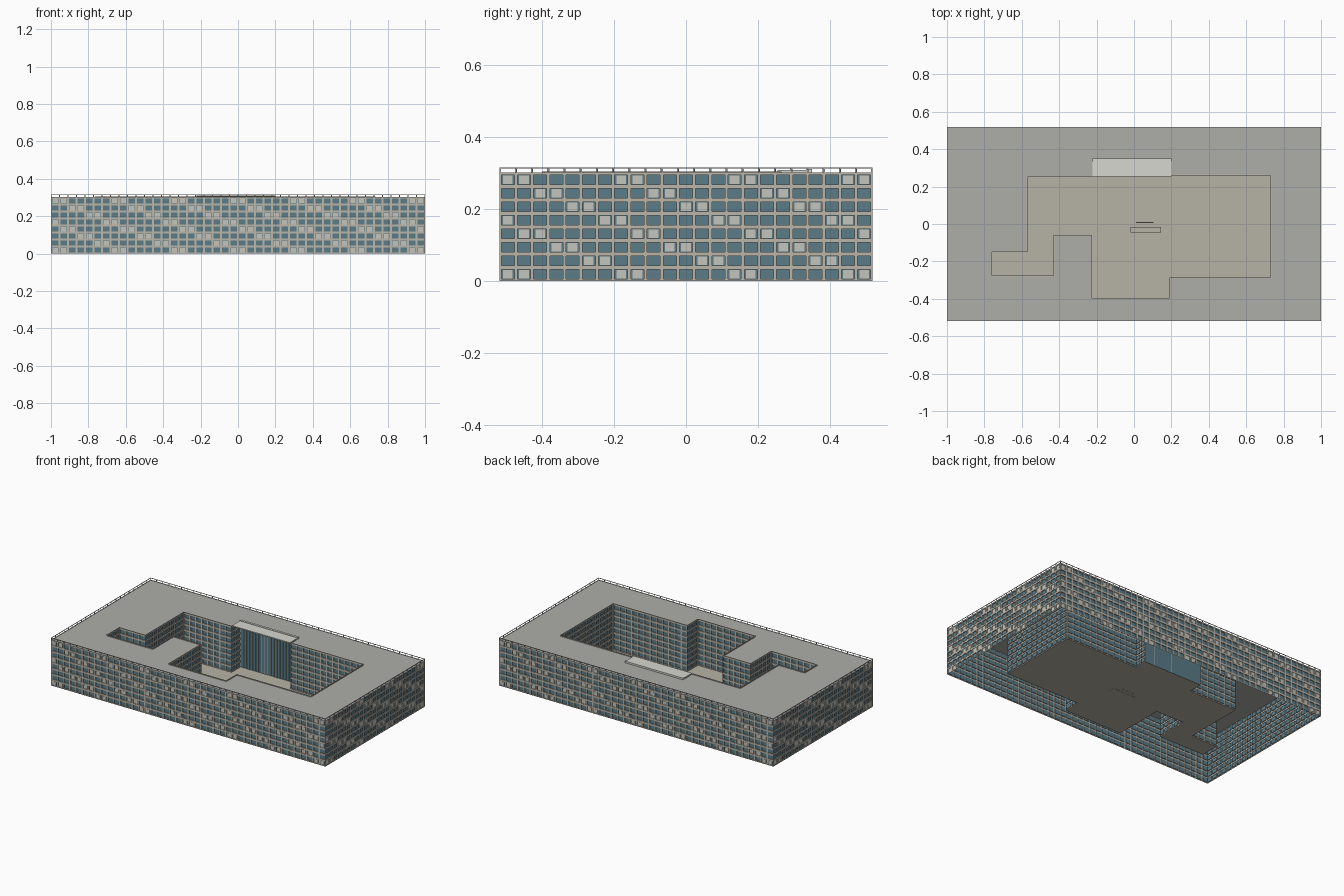
import bpy, bmesh
from mathutils import Vector

if "Cube" in bpy.data.objects:
    bpy.data.objects.remove(bpy.data.objects["Cube"])

H, FLOORS, BAY = 0.30, 8, 0.045
ROW = H / FLOORS
X, Y = 1.0, 0.518
COURT = [(-.57, .25), (-.222, .25), (-.222, .345), (.2, .345), (.2, .26), (.73, .26),
         (.73, -.285), (.19, -.285), (.19, -.395), (-.225, -.395), (-.225, -.06),
         (-.43, -.06), (-.43, -.275), (-.76, -.275), (-.76, -.15), (-.57, -.15)]
OUTER = [(-X, -Y), (X, -Y), (X, Y), (-X, Y)]


def material(name, rgb):
    m = bpy.data.materials.new(name)
    m.diffuse_color = (*rgb, 1)
    m.use_nodes = True
    m.node_tree.nodes["Principled BSDF"].inputs["Base Color"].default_value = m.diffuse_color
    return m


STONE = material("stone", (.50, .47, .40))
GLASS = material("glass", (.105, .20, .245))
PALE = material("pale_panel", (.56, .56, .52))
ROOF = material("roof_grey", (.42, .43, .40))
PAVING = material("paving", (.47, .45, .38))
WHITE = material("light_slab", (.68, .68, .63))
METAL = material("rail_metal", (.55, .55, .53))


def finish(bm, name, mats):
    me = bpy.data.meshes.new(name)
    bm.to_mesh(me)
    bm.free()
    for m in mats:
        me.materials.append(m)
    ob = bpy.data.objects.new(name, me)
    bpy.context.collection.objects.link(ob)
    return ob


def box(bm, lo, hi):
    vs = bmesh.ops.create_cube(bm, size=1)["verts"]
    for v in vs:
        v.co = Vector([(lo[i] + hi[i]) / 2 + v.co[i] * (hi[i] - lo[i]) for i in range(3)])


def box_object(name, lo, hi, mat):
    bm = bmesh.new()
    box(bm, lo, hi)
    return finish(bm, name, [mat])


def wall_frame(p, q):
    """Maps (along, up, outwards) to a point on the wall from p to q."""
    a, b = Vector((*p, 0)), Vector((*q, 0))
    d = (b - a).normalized()
    n = Vector((d.y, -d.x, 0))
    return (lambda u, z, o=0: a + d * u + n * o + Vector((0, 0, z))), (b - a).length


def ring(bm, a, b, mat=0):
    for i in range(4):
        j = (i + 1) % 4
        bm.faces.new((a[i], a[j], b[j], b[i])).material_index = mat


def facade(bm, p, q, panels):
    at, length = wall_frame(p, q)
    n = max(1, round(length / BAY))
    w = length / n

    def rect(u0, u1, z0, z1, o):
        return [bm.verts.new(at(u, z, o)) for u, z in
                ((u0, z0), (u1, z0), (u1, z1), (u0, z1))]

    for r in range(FLOORS):
        for c in range(n):
            u, z = c * w, r * ROW
            edge = rect(u, u + w, z, z + ROW, 0)
            front = rect(u + .0045, u + w - .0045, z + .006, z + .032, 0)
            back = rect(u + .0045, u + w - .0045, z + .006, z + .032, -.005)
            ring(bm, edge, front)
            ring(bm, front, back)
            # staggered diagonal pattern of pale panels
            if panels and (c - 2 * (FLOORS - 1 - r)) % 7 < 2:
                bm.faces.new(back).material_index = 1
                p0 = rect(u + .009, u + w - .009, z + .007, z + .031, -.005)
                p1 = rect(u + .009, u + w - .009, z + .007, z + .031, -.001)
                ring(bm, p0, p1, 2)
                bm.faces.new(p1).material_index = 2
            else:
                bm.faces.new(back).material_index = 1


# outer facades
for i, name in enumerate(("front", "right", "back", "left")):
    bm = bmesh.new()
    facade(bm, OUTER[i], OUTER[(i + 1) % 4], True)
    finish(bm, name + "_facade", [STONE, GLASS, PALE])

# courtyard facades, leaving the recess back for a curtain wall
bm = bmesh.new()
for i, p in enumerate(COURT):
    if i != 2:
        facade(bm, p, COURT[(i + 1) % len(COURT)], False)
finish(bm, "courtyard_facades", [STONE, GLASS])

# glazed curtain wall with mullions
bm = bmesh.new()
bm.faces.new([bm.verts.new(v) for v in ((-.222, .345, 0), (.2, .345, 0), (.2, .345, H), (-.222, .345, H))]).normal_flip()
bm.normal_update()
for f in bm.faces:
    if f.normal.y > 0:
        f.normal_flip()
finish(bm, "curtain_glass", [GLASS])
bm = bmesh.new()
for i in range(1, 19):
    x = -.222 + .422 * i / 19
    box(bm, (x - .001, .341, 0), (x + .001, .345, H))
finish(bm, "curtain_mullions", [STONE])


def sheet(name, loops, z, mat):
    bm = bmesh.new()
    for loop in loops:
        vs = [bm.verts.new((x, y, z)) for x, y in loop]
        for i in range(len(vs)):
            bm.edges.new((vs[i - 1], vs[i]))
    bmesh.ops.triangle_fill(bm, use_beauty=True, edges=bm.edges[:])
    bm.normal_update()
    for f in bm.faces:
        if f.normal.z < 0:
            f.normal_flip()
    return finish(bm, name, [mat])


# roof with courtyard opening, and courtyard floor
sheet("roof", [OUTER, COURT], H, ROOF)
sheet("courtyard_floor", [COURT], .001, PAVING)

# low kerb around the courtyard opening
bm = bmesh.new()
for i, p in enumerate(COURT):
    if i in (1, 2, 3):
        continue
    q = COURT[(i + 1) % len(COURT)]
    at, length = wall_frame(p, q)
    a, b = at(0, H, 0), at(length, H + .005, -.005)
    box(bm, [min(a[k], b[k]) for k in range(3)], [max(a[k], b[k]) for k in range(3)])
finish(bm, "courtyard_kerb", [STONE])

# raised canopy over the glazed recess
box_object("recess_canopy", (-.222, .255, H + .001), (.2, .335, H + .008), WHITE)
box_object("canopy_upstand", (-.222, .335, H), (.2, .35, H + .011), WHITE)

# small bench and low wall in the courtyard
box_object("courtyard_bench", (-.02, -.045, 0), (.145, -.015, .012), PAVING)
box_object("courtyard_low_wall", (.01, .005, 0), (.105, .011, .015), STONE)

# roof railing: posts with top and bottom rails
bm = bmesh.new()
T = .003
for i in range(4):
    p, q = OUTER[i], OUTER[(i + 1) % 4]
    at, length = wall_frame(p, q)

    def bar(u0, u1, z0, z1):
        a, b = at(u0, z0, 0), at(u1, z1, -T)
        box(bm, [min(a[k], b[k]) for k in range(3)], [max(a[k], b[k]) for k in range(3)])

    n = round(length / BAY)
    for c in range(n):
        u = c * length / n
        bar(u, u + T, H, .314)
    bar(0, length, .3125, .3155)
    bar(0, length, H, .302)
finish(bm, "roof_railing", [METAL])
